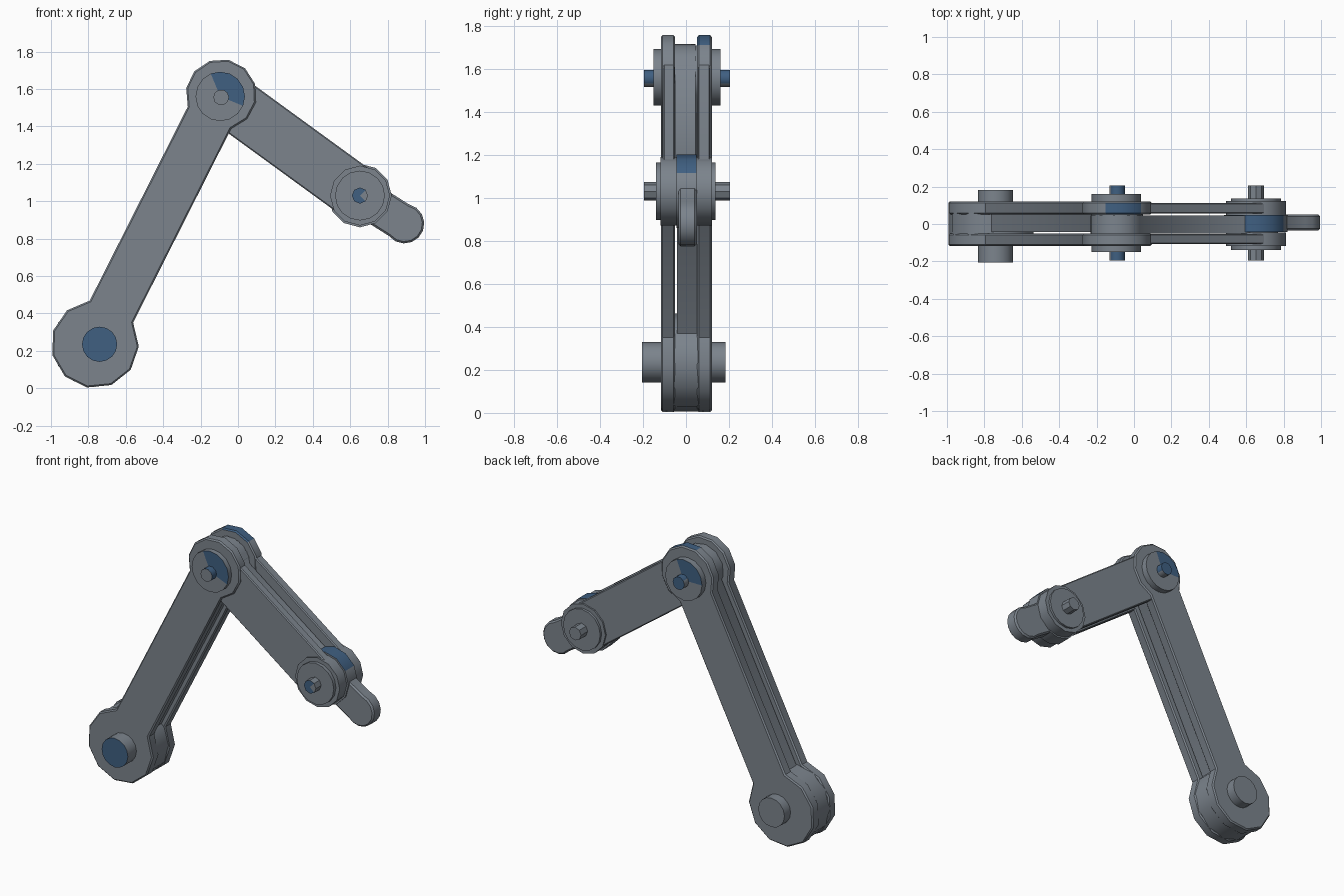
import bpy, bmesh, math
from mathutils import Vector

if "Cube" in bpy.data.objects:
    bpy.data.objects.remove(bpy.data.objects["Cube"], do_unlink=True)


def make_material(name, rgb):
    m = bpy.data.materials.new(name)
    m.use_nodes = True
    m.diffuse_color = (*rgb, 1)
    m.node_tree.nodes["Principled BSDF"].inputs["Base Color"].default_value = (*rgb, 1)
    return m


STEEL = make_material("steel grey", (0.2, 0.23, 0.265))
BLUE = make_material("dark blue", (0.05, 0.115, 0.22))

# Joint centres in the x, z plane
BASE = Vector((-0.765, 0.235))
ELBOW = Vector((-0.09, 1.57))
WRIST = Vector((0.652, 1.03))
TIP = Vector((0.89, 0.88))


def prism(name, outline, y0, y1, blue=None, fan=False, bevel=0):
    """Extrude an x, z outline along y; blue(centre, normal) picks painted faces."""
    bm = bmesh.new()
    front = [bm.verts.new((x, y0, z)) for x, z in outline]
    back = [bm.verts.new((x, y1, z)) for x, z in outline]
    caps = [bm.faces.new(front), bm.faces.new(back)]
    n = len(outline)
    for i in range(n):
        j = (i + 1) % n
        bm.faces.new((front[i], front[j], back[j], back[i]))
    if fan:
        bmesh.ops.poke(bm, faces=caps)
    bmesh.ops.recalc_face_normals(bm, faces=bm.faces)
    bm.normal_update()
    if blue:
        for f in bm.faces:
            f.material_index = int(blue(f.calc_center_median(), f.normal))
    mesh = bpy.data.meshes.new(name)
    bm.to_mesh(mesh)
    bm.free()
    mesh.materials.append(STEEL)
    mesh.materials.append(BLUE)
    ob = bpy.data.objects.new(name, mesh)
    bpy.context.collection.objects.link(ob)
    bpy.ops.object.select_all(action="DESELECT")
    ob.select_set(True)
    bpy.context.view_layer.objects.active = ob
    bpy.ops.object.shade_smooth_by_angle(angle=math.radians(40))
    if bevel:
        mod = ob.modifiers.new("soft edge", "BEVEL")
        mod.width = bevel
        mod.segments = 1
        mod.limit_method = "ANGLE"
        mod.angle_limit = math.radians(50)
    return ob


def circle(c, r, n=12):
    return [(c.x + r * math.cos(2 * math.pi * i / n),
             c.y + r * math.sin(2 * math.pi * i / n)) for i in range(n)]


def link(a, ra, b, rb, w, steps=9):
    """Outline of a bar of half width w with a round eye at each end."""
    points = []
    for c, r, axis in ((a, ra, b - a), (b, rb, a - b)):
        start = math.atan2(axis.y, axis.x)
        skip = math.asin(min(w / r, 1))
        sweep = 2 * math.pi - 2 * skip
        for i in range(steps + 1):
            t = start + skip + sweep * i / steps
            points.append((c.x + r * math.cos(t), c.y + r * math.sin(t)))
    return points


def angle_from(c, centre):
    return math.degrees(math.atan2(c.z - centre.y, c.x - centre.x))


# Lower arm: two cheek plates around a narrower web
lower = link(BASE, 0.235, ELBOW, 0.19, 0.13)
prism("lower_arm_front_plate", lower, -0.117, -0.05, bevel=0.008)
prism("lower_arm_back_plate", lower, 0.052, 0.12,
      lambda c, n: abs(n.y) < 0.5 and c.z > 1.7 and -0.13 < c.x < 0.03, bevel=0.008)
prism("lower_arm_web", link(BASE, 0.225, ELBOW, 0.14, 0.1), -0.042, 0.052)
prism("base_hub", circle(BASE, 0.228), -0.06, 0.06)

# Forearm: two side bars around a web
bar = link(ELBOW, 0.15, WRIST, 0.155, 0.145)
web = link(ELBOW, 0.145, WRIST, 0.12, 0.09)
prism("forearm_front_bar", bar, -0.107, -0.053, bevel=0.006)
prism("forearm_back_bar", bar, 0.055, 0.112, bevel=0.006)
prism("forearm_web", web, -0.05, 0.045)

# Wrist eyes and the hub between them
prism("wrist_front_eye", circle(WRIST, 0.16), -0.118, -0.045)
prism("wrist_back_eye", circle(WRIST, 0.16), 0.045, 0.122)
prism("wrist_hub", circle(WRIST, 0.17), -0.044, 0.049,
      lambda c, n: abs(n.y) < 0.5 and n.z > 0.6)

# Finger
prism("finger", link(WRIST, 0.14, TIP, 0.106, 0.1), -0.035, 0.05, bevel=0.01)

# Elbow washers with painted sectors
washer = circle(ELBOW - Vector((0.005, 0.01)), 0.132, 16)
prism("elbow_front_washer", washer, -0.15, -0.11,
      lambda c, n: n.y < -0.5 and -35 < angle_from(c, ELBOW) < 125, fan=True)
prism("elbow_back_washer", washer, 0.115, 0.16,
      lambda c, n: n.y > 0.5 and 60 < angle_from(c, ELBOW) < 185, fan=True)

# Wrist washers
for side, y0, y1 in (("front", -0.14, -0.11), ("back", 0.11, 0.137)):
    prism("wrist_" + side + "_washer", circle(WRIST, 0.133, 16), y0, y1)

# Pins through the joints
prism("base_pin", circle(BASE + Vector((0.025, 0)), 0.094, 16), -0.205, 0.183,
      lambda c, n: n.y < -0.5, fan=True)
prism("elbow_pin", circle(ELBOW - Vector((0, 0.015)), 0.042, 10), -0.195, 0.205,
      lambda c, n: n.y > 0.5 or (abs(n.y) < 0.5 and n.z + n.x > 0.2), fan=True)
prism("wrist_pin", circle(WRIST, 0.043, 8), -0.195, 0.205,
      lambda c, n: n.y < -0.5 and c.x < WRIST.x + 0.012, fan=True)
